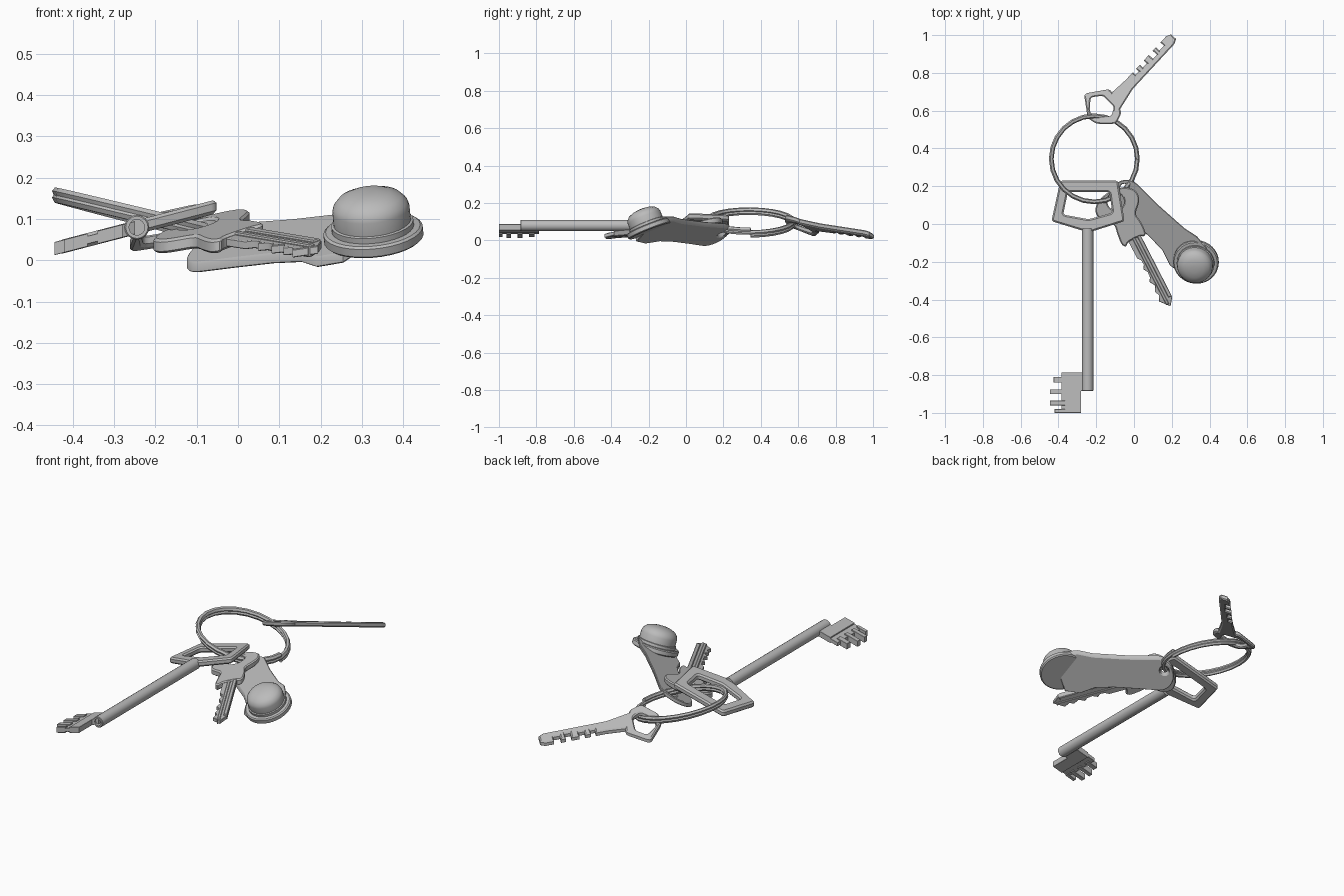
import bpy, bmesh
from math import sin, cos, pi, radians
from mathutils import Matrix, Vector

if "Cube" in bpy.data.objects:
    bpy.data.objects.remove(bpy.data.objects["Cube"])

steel = bpy.data.materials.new("grey steel")
steel.use_nodes = True
GREY = (0.5, 0.5, 0.5, 1)
steel.diffuse_color = GREY
steel.node_tree.nodes["Principled BSDF"].inputs["Base Color"].default_value = GREY


def finish(name, mesh, matrix):
    mesh.transform(matrix)
    mesh.materials.clear()
    mesh.materials.append(steel)
    mesh.shade_smooth()
    mesh.set_sharp_from_angle(angle=radians(35))
    ob = bpy.data.objects.new(name, mesh)
    bpy.context.collection.objects.link(ob)
    return ob


def slope(a, b, c):
    """Lay a flat part onto the plane z = a + b*x + c*y."""
    return Matrix(((1, 0, 0, 0), (0, 1, 0, 0), (b, c, 1, a), (0, 0, 0, 1)))


def curve_mesh(name, curve, matrix):
    tmp = bpy.data.objects.new(name + "_curve", curve)
    bpy.context.collection.objects.link(tmp)
    deps = bpy.context.evaluated_depsgraph_get()
    mesh = bpy.data.meshes.new_from_object(tmp.evaluated_get(deps))
    bpy.data.objects.remove(tmp)
    return finish(name, mesh, matrix)


def add_spline(curve, pts, closed=True):
    s = curve.splines.new('POLY')
    s.points.add(len(pts) - 1)
    for p, co in zip(s.points, pts):
        p.co = (co[0], co[1], co[2] if len(co) > 2 else 0, 1)
    s.use_cyclic_u = closed


def plate(name, loops, plane, thick, bevel=0.004):
    """Flat plate from an outline and optional hole loops."""
    cu = bpy.data.curves.new(name, 'CURVE')
    cu.dimensions = '2D'
    cu.fill_mode = 'BOTH'
    cu.extrude = thick / 2 - bevel
    cu.bevel_depth = bevel
    cu.bevel_resolution = 0
    cu.offset = -bevel
    for pts in loops:
        add_spline(cu, pts)
    return curve_mesh(name, cu, slope(*plane))


def lathe(name, profile, matrix, segs=32):
    bm = bmesh.new()
    vs = [bm.verts.new((r, 0, z)) for r, z in profile]
    es = [bm.edges.new(p) for p in zip(vs, vs[1:])]
    bmesh.ops.spin(bm, geom=vs + es, cent=(0, 0, 0), axis=(0, 0, 1),
                   angle=2 * pi, steps=segs, use_duplicate=False)
    bmesh.ops.remove_doubles(bm, verts=bm.verts, dist=0.0001)
    bmesh.ops.recalc_face_normals(bm, faces=bm.faces)
    mesh = bpy.data.meshes.new(name)
    bm.to_mesh(mesh)
    bm.free()
    return finish(name, mesh, matrix)


def along(origin, direction, pts):
    """Map (distance along, distance to the left) pairs to x, y."""
    o, d = Vector(origin), Vector(direction).normalized()
    n = Vector((-d.y, d.x))
    return [tuple(o + d * u + n * v) for u, v in pts]


def arc(cx, cy, r, a0, a1, n):
    return [(cx + r * cos(radians(a0 + (a1 - a0) * i / n)),
             cy + r * sin(radians(a0 + (a1 - a0) * i / n))) for i in range(n + 1)]


def rounded(pts, r=0.02, n=3):
    """Round each corner of an outline."""
    out = []
    for i, p in enumerate(pts):
        p, a, b = Vector(p), Vector(pts[i - 1]), Vector(pts[(i + 1) % len(pts)])
        p0 = p + (a - p).normalized() * min(r, (a - p).length * 0.45)
        p1 = p + (b - p).normalized() * min(r, (b - p).length * 0.45)
        for k in range(n + 1):
            t = k / n
            out.append(tuple(p0 * (1 - t) ** 2 + p * 2 * t * (1 - t) + p1 * t * t))
    return out


def box(x0, x1, y0, y1):
    return [(x0, y0), (x1, y0), (x1, y1), (x0, y1)]


# Split ring: a wire wound twice
ring = bpy.data.curves.new("split_ring", 'CURVE')
ring.dimensions = '3D'
ring.bevel_depth = 0.0125
ring.bevel_resolution = 1
ring.use_fill_caps = True
TURN = 24
add_spline(ring, [(-0.21 + 0.228 * cos(2 * pi * i / TURN), 0.345 + 0.228 * sin(2 * pi * i / TURN),
                   0.015 * (i / TURN - 1)) for i in range(2 * TURN + 1)], False)
curve_mesh("split_ring", ring, slope(0.047, -0.25, 0))

# Long key: bow, hollow shaft and bit
LONG = (0.144, 0.26, 0)
plate("long_key_bow", [
    rounded([(-0.437, 0.015), (-0.24, -0.045), (-0.05, 0.015), (-0.085, 0.23), (-0.39, 0.23)], 0.015),
    rounded([(-0.375, 0.05), (-0.24, 0.025), (-0.115, 0.06), (-0.13, 0.17), (-0.35, 0.17)], 0.015)],
    LONG, 0.034, 0.008)
lathe("long_key_shaft", [(0, 0.1), (0.019, 0.1), (0.019, 0), (0.027, 0), (0.03, 0.003),
                         (0.03, 0.86), (0, 0.86)],
      Matrix.Translation((-0.245, -0.885, 0.08)) @ Matrix.Rotation(-pi / 2, 4, 'X'), 16)
plate("long_key_bit", [[(-0.34, -1), (-0.28, -1), (-0.28, -0.885), (-0.25, -0.87),
                        (-0.25, -0.785), (-0.34, -0.785)]], LONG, 0.032, 0.001)
plate("long_key_bit_groove", [box(-0.385, -0.338, -1, -0.785)], LONG, 0.02, 0.001)
for i, (tip, y0, y1) in enumerate([(-0.425, -0.84, -0.81), (-0.445, -0.9, -0.875),
                                   (-0.445, -0.96, -0.935), (-0.42, -1, -0.98)]):
    plate(f"long_key_tooth_{i + 1}", [box(tip, -0.365, y0, y1)], LONG, 0.032, 0.001)

# Small key: triangular bow with a notched blade, one outline
blade = along((-0.02, 0.70), (0.68, 0.735), [
    (0.02, 0), (0.345, 0), (0.37, 0.012), (0.37, 0.048), (0.345, 0.06), (0.3, 0.06), (0.3, 0.035),
    (0.265, 0.035), (0.265, 0.06), (0.24, 0.06), (0.24, 0.03), (0.21, 0.03), (0.21, 0.06),
    (0.17, 0.06), (0.17, 0.038), (0.14, 0.038), (0.14, 0.06), (0.11, 0.06), (0.11, 0.04),
    (0.085, 0.04), (0.085, 0.06), (0.03, 0.06)])
bow = [(-0.125, 0.715), (-0.265, 0.69), (-0.245, 0.56), (-0.2, 0.53), (-0.095, 0.53), (-0.065, 0.59)]
hole = [(-0.23, 0.67), (-0.235, 0.595), (-0.2, 0.565), (-0.12, 0.57), (-0.105, 0.62), (-0.165, 0.68)]
plate("small_key", [blade + rounded(bow), rounded(hole, 0.015)],
      (0.336, 0.219, -0.357), 0.028, 0.006)

# Flat key: lobed bow and toothed blade
FLAT = (0.07, 0.235, 0.207)
AXIS = ((-0.01, -0.05), (0.457, -0.89))
bow = along(*AXIS, [(0.03, -0.042), (0.05, -0.06), (0.03, -0.078), (-0.04, -0.07), (-0.085, -0.06),
                    (-0.12, -0.1), (-0.15, -0.122), (-0.2, -0.122), (-0.24, -0.075), (-0.255, 0),
                    (-0.24, 0.075), (-0.2, 0.122), (-0.15, 0.122), (-0.12, 0.1), (-0.085, 0.06),
                    (-0.04, 0.07), (0.03, 0.068), (0.045, 0.05), (0.03, 0.032)])
grip = along(*AXIS, arc(-0.19, 0, 0.045, 0, 360, 16)[:-1])
plate("flat_key_bow", [rounded(bow, 0.03), grip], FLAT, 0.034, 0.006)
teeth = [(0.13, -0.036), (0.15, -0.022), (0.175, -0.02), (0.195, -0.034), (0.22, -0.02),
         (0.25, -0.022), (0.27, -0.036), (0.3, -0.018), (0.33, -0.034), (0.355, -0.022), (0.385, -0.038)]
plate("flat_key_blade", [along(*AXIS, [(-0.02, 0.034), (-0.02, -0.038)] + teeth +
                               [(0.436, 0.005), (0.395, 0.036)])], FLAT, 0.02, 0.002)
for name, v0, v1, end in (("upper", 0.016, 0.036, 0.39), ("lower", -0.012, 0.004, 0.42)):
    plate(f"flat_key_{name}_ridge", [along(*AXIS, box(0, end, v0, v1))], FLAT, 0.03, 0.003)

# Fob: slanted strap with a ring hole
strap = along((-0.04, 0.15), (0.727, -0.687),
              arc(0, 0, 0.084, 90, 270, 14) +
              [(0.12, -0.078), (0.24, -0.074), (0.34, -0.08), (0.42, -0.11),
               (0.5, -0.1), (0.53, 0), (0.5, 0.09), (0.42, 0.1), (0.34, 0.086), (0.16, 0.08)])
plate("fob_strap", [strap, arc(-0.05, 0.19, 0.024, 0, 360, 12)[:-1]],
      (-0.008, 0.45, 0.38), 0.026, 0.004)

# Fob: round base with a domed button
up = Vector((-0.1, -0.4, 1)).to_track_quat('Z', 'Y').to_matrix().to_4x4()
lathe("fob_button", [(0, -0.015), (0.115, -0.015), (0.121, -0.01), (0.121, 0.01), (0.115, 0.015),
                     (0.1, 0.016), (0.1, 0.03), (0.094, 0.032), (0.094, 0.066), (0.09, 0.08),
                     (0.076, 0.096), (0.05, 0.107), (0.02, 0.112), (0, 0.112)],
      Matrix.Translation((0.328, -0.2, 0.063)) @ up)
